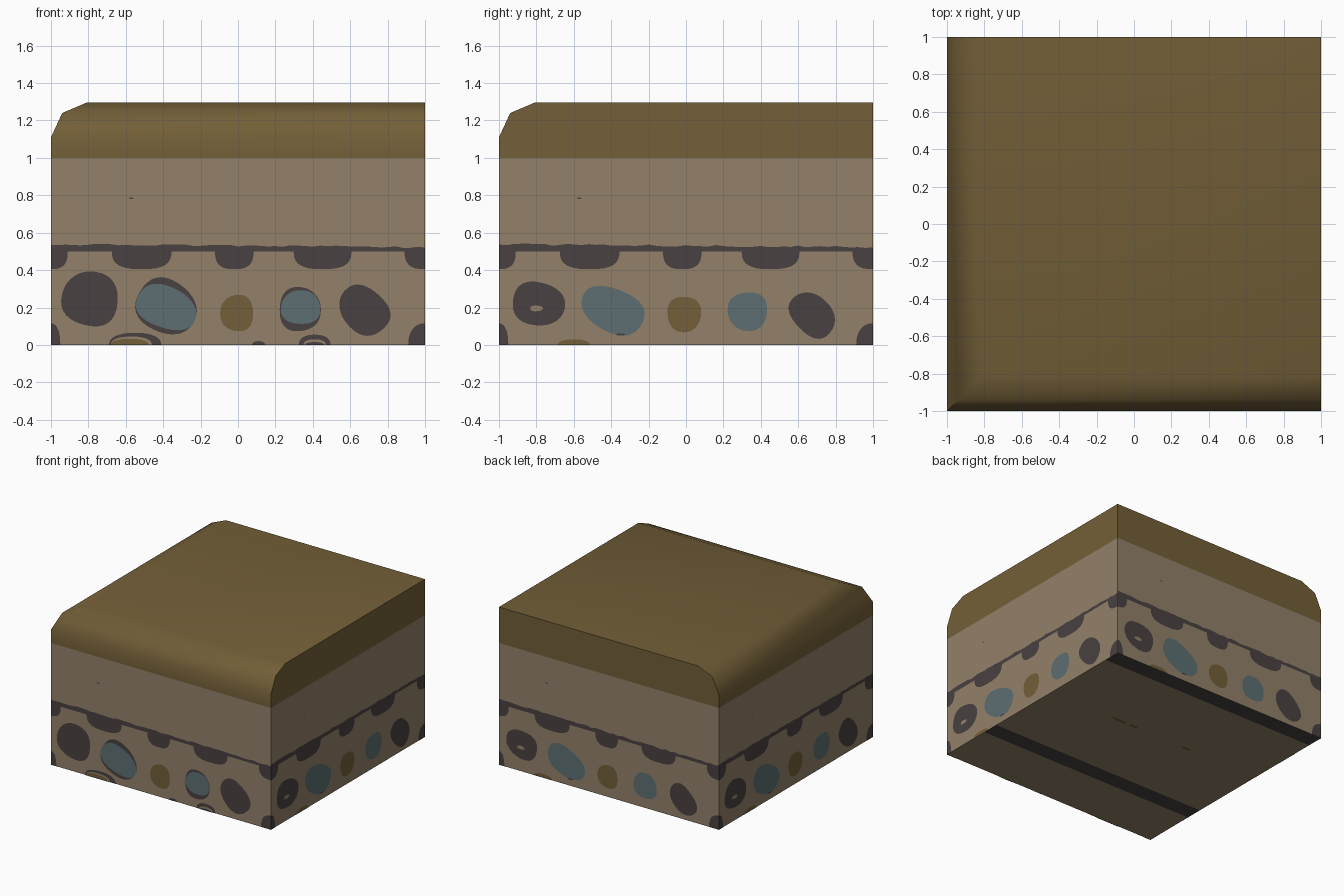
import bpy, bmesh, math, random
from mathutils import Vector

if "Cube" in bpy.data.objects:
    bpy.data.objects.remove(bpy.data.objects["Cube"])

random.seed(4)


def make_mat(name, rgb):
    lin = [((c / 255 + 0.055) / 1.055) ** 2.4 for c in rgb]
    m = bpy.data.materials.new(name)
    m.diffuse_color = (*lin, 1)
    m.use_nodes = True
    m.node_tree.nodes["Principled BSDF"].inputs["Base Color"].default_value = m.diffuse_color
    return m


MATS = {
    "soil": make_mat("tan soil", (146, 129, 105)),
    "moss": make_mat("olive brown", (115, 95, 56)),
    "dark": make_mat("dark stone", (73, 65, 65)),
    "blue": make_mat("blue grey stone", (93, 111, 115)),
}


def add_object(name, bm, mats):
    me = bpy.data.meshes.new(name)
    bm.to_mesh(me)
    bm.free()
    ob = bpy.data.objects.new(name, me)
    bpy.context.collection.objects.link(ob)
    for m in mats:
        me.materials.append(MATS[m])
    return ob


def ring_solid(levels, bottom, top):
    """Stack of square rings; d pulls in the front and left edges only."""
    bm = bmesh.new()
    rings = []
    for z, d in levels:
        a = -1 + d
        rings.append([bm.verts.new((x, y, z)) for x, y in ((a, a), (1, a), (1, 1), (a, 1))])
    for r, s in zip(rings, rings[1:]):
        for i in range(4):
            j = (i + 1) % 4
            bm.faces.new((r[i], r[j], s[j], s[i]))
    if bottom:
        bm.faces.new(rings[0][::-1])
    if top:
        bm.faces.new(rings[-1])
    return bm


# Soil block, with two dark seams crossing the underside
bm = ring_solid([(0, 0), (1, 0)], True, False)
for y in (-0.56, -0.42, 0.86):
    bmesh.ops.bisect_plane(bm, geom=bm.verts[:] + bm.edges[:] + bm.faces[:],
                           plane_co=(0, y, 0), plane_no=(0, 1, 0))
for f in bm.faces:
    y = f.calc_center_median().y
    if f.normal.z < -0.5 or all(v.co.z < 0.01 for v in f.verts):
        f.material_index = 1 if (-0.56 < y < -0.42 or y > 0.86) else 0
add_object("soil_block", bm, ["soil", "dark"])

# Ground cover cap, rounded along the front and left edges
bm = ring_solid([(1, 0), (1.11, 0), (1.24, 0.06), (1.295, 0.19)], False, True)
cap = add_object("ground_cap", bm, ["moss"])
bpy.context.view_layer.objects.active = cap
cap.select_set(True)
bpy.ops.object.shade_smooth_by_angle(angle=math.radians(50))
cap.select_set(False)


def blob(u, v, ru, rv, tilt=0, power=2.3, vmin=0.0, vmax=2.0, wobble=0.03):
    """Rounded pebble outline, clipped to the side of the block."""
    pts = []
    ph = random.uniform(0, 6)
    t = math.radians(tilt)
    for i in range(32):
        a = 2 * math.pi * i / 32
        c, s = math.cos(a), math.sin(a)
        k = 1 + wobble * math.sin(3 * a + ph)
        x = k * ru * math.copysign(abs(c) ** (2 / power), c)
        y = k * rv * math.copysign(abs(s) ** (2 / power), s)
        p = (u + x * math.cos(t) - y * math.sin(t), v + x * math.sin(t) + y * math.cos(t))
        p = (max(-1, min(1, p[0])), max(vmin, min(vmax, p[1])))
        if not pts or math.dist(p, pts[-1]) > 1e-4:
            pts.append(p)
    if math.dist(pts[0], pts[-1]) < 1e-4:
        pts.pop()
    return pts


def seam():
    """Ragged dark line, thinner to the right, as a strip of quads."""
    n = 50
    top = [0.538 - 0.015 * i / n + random.uniform(-0.005, 0.005) for i in range(n + 1)]
    us = [-1 + 2 * i / n for i in range(n + 1)]
    return [[(us[i], 0.5), (us[i + 1], 0.5), (us[i + 1], top[i + 1]), (us[i], top[i])]
            for i in range(n)]


# Stones: colour, layer, centre u v, radii, tilt
FRONT = [
    ("dark", 1, -0.79, 0.245, 0.15, 0.145, -10), ("dark", 1, -0.385, 0.205, 0.165, 0.14, -30),
    ("blue", 2, -0.385, 0.2, 0.165, 0.11, -22), ("moss", 1, -0.005, 0.17, 0.088, 0.097, 0),
    ("dark", 1, 0.33, 0.19, 0.11, 0.118, 0), ("blue", 2, 0.335, 0.2, 0.105, 0.09, 0),
    ("dark", 1, 0.675, 0.185, 0.145, 0.115, -45), ("dark", 1, -0.55, 0, 0.14, 0.065, 0),
    ("soil", 2, -0.57, 0, 0.11, 0.045, 0), ("moss", 3, -0.58, 0, 0.1, 0.033, 0),
    ("dark", 1, 0.11, 0, 0.035, 0.02, 0), ("dark", 1, 0.41, 0, 0.085, 0.055, 0),
    ("soil", 2, 0.41, 0, 0.06, 0.03, 0), ("dark", 3, 0.41, 0, 0.05, 0.015, 0),
    ("dark", 1, -0.57, 0.785, 0.012, 0.004, 0),
]
SIDE = [
    ("dark", 1, -0.79, 0.22, 0.14, 0.115, -10), ("soil", 2, -0.8, 0.195, 0.034, 0.015, 0),
    ("blue", 1, -0.39, 0.185, 0.175, 0.115, -25), ("dark", 2, -0.35, 0.056, 0.025, 0.006, 0),
    ("moss", 1, -0.01, 0.165, 0.09, 0.095, 0), ("blue", 1, 0.33, 0.18, 0.105, 0.103, 0),
    ("dark", 1, 0.675, 0.16, 0.135, 0.1, -45), ("moss", 1, -0.6, 0, 0.085, 0.03, 0),
    ("dark", 1, -0.57, 0.785, 0.012, 0.004, 0),
]
# Stones hanging under the seam and in the lower corners: u, half width
HANGING = [(-1, 0.09), (-0.515, 0.16), (-0.02, 0.103), (0.452, 0.155), (1, 0.11)]


def add_plates(name, faces, u_dir, v_dir, centre):
    """faces: {colour: [(layer, outline)]} set just proud of a plane."""
    normal = u_dir.cross(v_dir)
    for colour, items in faces.items():
        bm = bmesh.new()
        for layer, pts in items:
            base = centre + normal * 0.0015 * layer
            bm.faces.new([bm.verts.new(base + u_dir * u + v_dir * v) for u, v in pts])
        add_object(f"{name}_{colour}_stones", bm, [colour])


# The four sides share the same layout; the front has its own stones
up = Vector((0, 0, 1))
for name, u_dir, stones in (("front", Vector((1, 0, 0)), FRONT),
                            ("right", Vector((0, 1, 0)), SIDE),
                            ("back", Vector((-1, 0, 0)), SIDE),
                            ("left", Vector((0, -1, 0)), SIDE)):
    faces = {"dark": [(1, q) for q in seam()]}
    for u, w in HANGING:
        faces["dark"].append((1, blob(u, 0.505, w, 0.1, 0, 2.8, vmax=0.502, wobble=0)))
    for u, w in ((-1, 0.05), (1, 0.09)):
        faces["dark"].append((1, blob(u, 0, w, 0.115, wobble=0)))
    for colour, layer, u, v, ru, rv, tilt in stones:
        wob = 0.03 if v > 0.1 else 0
        faces.setdefault(colour, []).append((layer, blob(u, v, ru, rv, tilt, wobble=wob)))
    add_plates(name, faces, u_dir, up, u_dir.cross(up))

# Small flecks on the underside
flecks = [(1, blob(u, -0.23, w, 0.015, vmin=-1)) for u, w in ((0.34, 0.07), (0.2, 0.04), (-0.32, 0.045))]
add_plates("underside", {"moss": flecks}, Vector((1, 0, 0)), Vector((0, -1, 0)), Vector((0, 0, 0)))
